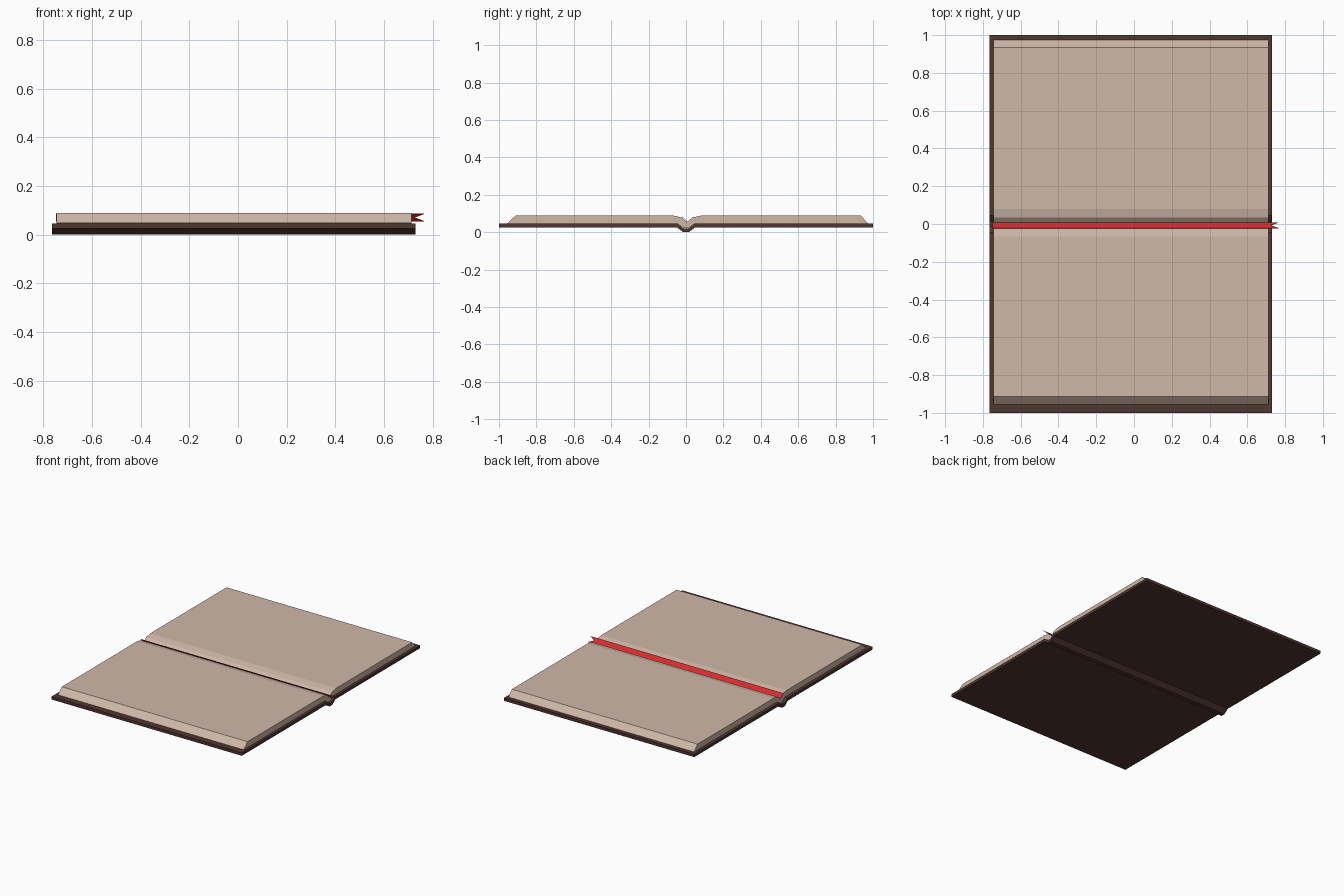
import bpy, bmesh

if "Cube" in bpy.data.objects:
    bpy.data.objects.remove(bpy.data.objects["Cube"])


def material(name, rgb):
    m = bpy.data.materials.new(name)
    m.diffuse_color = (*rgb, 1)
    m.use_nodes = True
    m.node_tree.nodes["Principled BSDF"].inputs["Base Color"].default_value = m.diffuse_color
    return m


def make_object(name, bm, mat):
    bmesh.ops.recalc_face_normals(bm, faces=bm.faces)
    me = bpy.data.meshes.new(name)
    bm.to_mesh(me)
    bm.free()
    me.materials.append(mat)
    ob = bpy.data.objects.new(name, me)
    bpy.context.collection.objects.link(ob)
    return ob


def extrude_profile(name, profile, x0, x1, mat):
    """Sweep a closed (y, z) profile along x."""
    bm = bmesh.new()
    face = bm.faces.new([bm.verts.new((x0, y, z)) for y, z in profile])
    ext = bmesh.ops.extrude_face_region(bm, geom=[face])
    moved = [v for v in ext["geom"] if isinstance(v, bmesh.types.BMVert)]
    bmesh.ops.translate(bm, verts=moved, vec=(x1 - x0, 0, 0))
    return make_object(name, bm, mat)


leather = material("dark_leather", (0.08, 0.038, 0.03))
paper = material("paper", (0.62, 0.48, 0.39))
red = material("ribbon_red", (0.68, 0.025, 0.025))

# Cover: two flat boards joined by a sunken spine
half = [(0.015, 0.0), (0.05, 0.026), (1.0, 0.026)]
lower = [(-y, z) for y, z in reversed(half)] + half
upper = [(y * (1 if abs(y) > 0.5 else 0.9), z + 0.02) for y, z in reversed(lower)]
extrude_profile("cover", lower + upper, -0.765, 0.73, leather)

# Page blocks: bevelled outer edge, rounded fall into the gutter
left_pages = [(0.004, 0.022), (-0.014, 0.022), (-0.046, 0.047), (-0.955, 0.047),
              (-0.912, 0.088), (-0.065, 0.088), (-0.022, 0.078), (0.004, 0.053)]
right_pages = [(0.004, 0.022), (0.014, 0.022), (0.046, 0.047), (0.973, 0.047),
               (0.935, 0.088), (0.08, 0.088), (0.034, 0.078), (0.004, 0.053)]
extrude_profile("left_pages", left_pages, -0.745, 0.713, paper)
extrude_profile("right_pages", right_pages, -0.745, 0.713, paper)

# Ribbon bookmark leaning on the left gutter slope, with a swallow-tail end
bm = bmesh.new()
outline = [(-0.748, 0), (0.725, 0), (0.765, 0), (0.725, 0.5), (0.765, 1), (0.725, 1), (-0.748, 1)]
bm.faces.new([bm.verts.new((x, 0.008 - 0.03 * t, 0.055 + 0.03 * t)) for x, t in outline])
ribbon = make_object("ribbon_bookmark", bm, red)
solid = ribbon.modifiers.new("thickness", "SOLIDIFY")
solid.thickness = 0.002
solid.offset = 0
